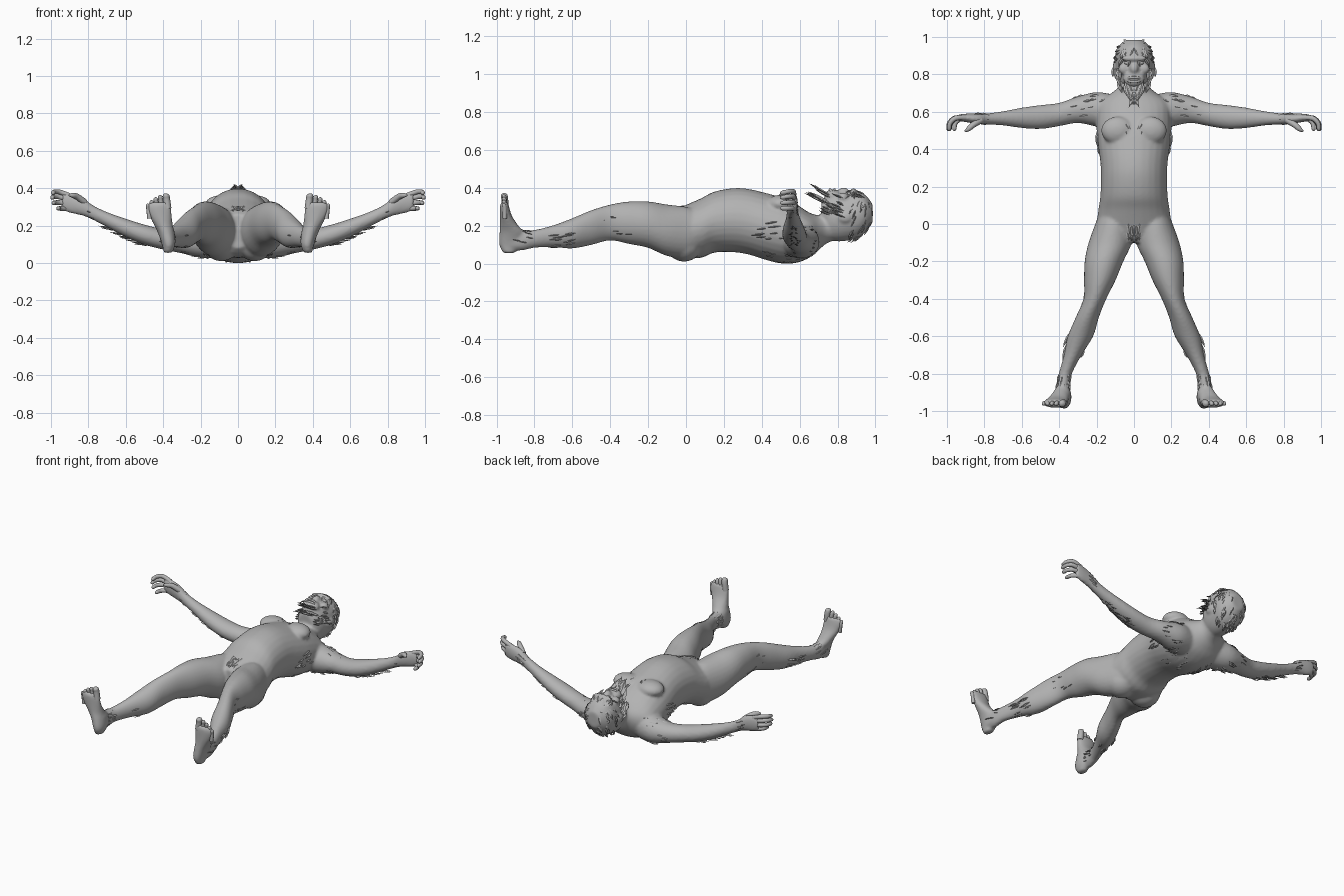
import bpy, bmesh, math, random
from mathutils import Vector, Matrix
from mathutils.bvhtree import BVHTree

if "Cube" in bpy.data.objects:
    bpy.data.objects.remove(bpy.data.objects["Cube"])

random.seed(4)
grey = bpy.data.materials.new("stone grey")
grey.diffuse_color = (0.45, 0.45, 0.45, 1)
grey.use_nodes = True
grey.node_tree.nodes["Principled BSDF"].inputs["Base Color"].default_value = grey.diffuse_color


def make_object(name, bm, angle=60):
    bmesh.ops.recalc_face_normals(bm, faces=bm.faces)
    me = bpy.data.meshes.new(name)
    bm.to_mesh(me)
    bm.free()
    me.materials.append(grey)
    ob = bpy.data.objects.new(name, me)
    bpy.context.collection.objects.link(ob)
    bpy.ops.object.select_all(action='DESELECT')
    ob.select_set(True)
    bpy.context.view_layer.objects.active = ob
    bpy.ops.object.shade_smooth_by_angle(angle=math.radians(angle))
    return ob


def smooth_rows(rows, steps):
    """Catmull-Rom interpolation of number rows."""
    out = []
    for i in range(len(rows) - 1):
        p = [rows[max(i - 1, 0)], rows[i], rows[i + 1], rows[min(i + 2, len(rows) - 1)]]
        for k in range(steps):
            t = k / steps
            out.append([0.5 * (2 * b + (c - a) * t + (2 * a - 5 * b + 4 * c - d) * t * t
                               + (3 * b - a - 3 * c + d) * t ** 3) for a, b, c, d in zip(*p)])
    return out + [list(rows[-1])]


def skin(bm, rings):
    rings = [[bm.verts.new(p) for p in r] for r in rings]
    n = len(rings[0])
    for r, q in zip(rings, rings[1:]):
        for i in range(n):
            bm.faces.new((r[i], r[(i + 1) % n], q[(i + 1) % n], q[i]))
    bm.faces.new(rings[0])
    bm.faces.new(rings[-1])


def loft(bm, axis, rows, side=1, n=28):
    """Oval slices (t, a_low, a_high, b_low, b_high) stacked along an axis."""
    rings = []
    for t, a0, a1, b0, b1 in smooth_rows(rows, 4):
        ring = []
        for i in range(n):
            u = 2 * math.pi * i / n
            a = (a0 + a1) / 2 + (a1 - a0) / 2 * math.cos(u)
            b = (b0 + b1) / 2 + (b1 - b0) / 2 * math.sin(u)
            x, y, z = {'x': (t, a, b), 'y': (a, t, b), 'z': (a, b, t)}[axis]
            ring.append((x * side, y, z))
        rings.append(ring)
    skin(bm, rings)


def tube(bm, rows, side=1, n=10, steps=4, flat=1.0):
    """Round or flattened tube through points (x, y, z, radius)."""
    pts = smooth_rows(rows, steps)
    rings = []
    for i, p in enumerate(pts):
        d = Vector(pts[min(i + 1, len(pts) - 1)][:3]) - Vector(pts[max(i - 1, 0)][:3])
        ref = Vector((0, 0, 1)) if abs(d.normalized().z) < 0.8 else Vector((0, 1, 0))
        u = d.cross(ref).normalized()
        v = d.cross(u).normalized() * flat
        ring = []
        for k in range(n):
            w = 2 * math.pi * k / n
            q = Vector(p[:3]) + p[3] * (u * math.cos(w) + v * math.sin(w))
            ring.append((q.x * side, q.y, q.z))
        rings.append(ring)
    skin(bm, rings)


def ball(bm, c, r):
    m = Matrix.Translation(c) @ Matrix.Diagonal((*r, 1))
    bmesh.ops.create_uvsphere(bm, u_segments=20, v_segments=12, radius=1, matrix=m)


def mid(rows):
    return [(t, -w, w, lo, hi) for t, w, lo, hi in rows]


# Torso with neck, and head
body = bmesh.new()
loft(body, 'y', mid([(-.10, .07, .08, .26), (-.06, .15, .045, .285), (0, .195, .03, .31),
                     (.08, .19, .03, .345), (.15, .18, .058, .38), (.25, .177, .06, .398),
                     (.33, .18, .048, .394), (.42, .192, .02, .373), (.5, .2, .001, .35),
                     (.58, .2, .003, .315), (.65, .19, .03, .27), (.70, .12, .07, .255),
                     (.74, .08, .105, .26), (.80, .07, .13, .27)]))
loft(body, 'y', mid([(.715, .05, .18, .33), (.75, .082, .128, .36), (.80, .097, .117, .37),
                     (.86, .101, .122, .378), (.91, .1, .137, .38), (.95, .084, .168, .36),
                     (.985, .045, .215, .315)]))
# Brow, nose and muzzle
ball(body, (0, .885, .378), (.07, .017, .02))
ball(body, (0, .832, .378), (.024, .03, .025))
ball(body, (0, .775, .358), (.058, .045, .035))
for s in (-1, 1):
    # Buttocks, chest muscles, cheeks and ears
    ball(body, (s * .09, -.01, .11), (.1, .1, .1))
    ball(body, (s * .088, .5, .315), (.088, .075, .048))
    ball(body, (s * .055, .83, .35), (.03, .03, .025))
    ball(body, (s * .1, .84, .245), (.014, .035, .028))
    # Arm and palm
    loft(body, 'x', [(.10, .50, .69, .03, .22), (.2, .52, .705, .028, .2),
                     (.3, .54, .682, .052, .178), (.4, .523, .648, .072, .182),
                     (.5, .508, .636, .098, .206), (.6, .513, .622, .138, .237),
                     (.7, .527, .603, .192, .273), (.78, .532, .592, .233, .312),
                     (.83, .533, .59, .253, .352), (.9, .545, .59, .268, .374),
                     (.94, .55, .585, .283, .377)], s)
    # Leg
    loft(body, 'y', [(.06, .03, .185, .06, .28), (0, .012, .207, .03, .3),
                     (-.1, .012, .243, .04, .312), (-.2, .057, .264, .083, .328),
                     (-.3, .098, .267, .103, .328), (-.4, .148, .27, .122, .312),
                     (-.5, .188, .312, .098, .282), (-.6, .218, .354, .08, .24),
                     (-.7, .28, .374, .086, .203), (-.8, .332, .402, .083, .178),
                     (-.86, .343, .412, .07, .18), (-.93, .345, .41, .068, .17)], s)
    # Upright foot
    loft(body, 'z', [(.055, .352, .398, -.965, -.905), (.10, .335, .406, -.987, -.868),
                     (.16, .338, .428, -.985, -.855), (.2, .348, .447, -.982, -.885),
                     (.25, .353, .473, -.982, -.918), (.3, .358, .488, -.982, -.934),
                     (.325, .366, .475, -.978, -.94)], s)
bmesh.ops.recalc_face_normals(body, faces=body.faces)
ob = make_object("body", body)
# Blend all lofts into one skin
m = ob.modifiers.new("blend", 'REMESH')
m.mode, m.voxel_size, m.use_smooth_shade = 'VOXEL', 0.009, True
m = ob.modifiers.new("soften", 'SMOOTH')
m.factor, m.iterations = 0.5, 5
for m in list(ob.modifiers):
    bpy.ops.object.modifier_apply(modifier=m.name)
probe = bmesh.new()
probe.from_mesh(ob.data)
surface = BVHTree.FromBMesh(probe)
probe.free()

# Fingers, thumb and toes
fingers, toes, eyes = bmesh.new(), bmesh.new(), bmesh.new()
for s in (-1, 1):
    for z, x, rise in ((.36, .988, .02), (.338, .992, .016), (.315, .985, .008), (.292, .96, 0)):
        tube(fingers, [(.9, .568, z, .014), (x - .035, .566, z + rise, .0135),
                       (x - .005, .54, z + rise, .0125), (x, .508, z + rise * .7, .011),
                       (x - .002, .497, z + rise * .7, .003)], s)
    tube(fingers, [(.82, .555, .325, .018), (.86, .53, .355, .016), (.885, .508, .362, .013),
                   (.905, .495, .362, .004)], s)
    for x, top, r in ((.382, .372, .02), (.413, .364, .0135), (.437, .352, .013),
                      (.459, .336, .0125), (.479, .318, .012)):
        tube(toes, [(x - .006, -.957, top - .08, r), (x, -.957, top - .03, r * .95),
                    (x + .003, -.962, top - .008, r * .85), (x + .003, -.964, top, r * .25)], s)
    ball(eyes, (s * .036, .862, .366), (.016, .011, .013))
make_object("fingers", fingers)
make_object("toes", toes)
make_object("eyes", eyes)
# Lips
lips = bmesh.new()
for y in (.762, .782):
    tube(lips, [(-.045, .772, .37, .003), (-.02, y, .388, .007), (.02, y, .388, .007),
                (.045, .772, .37, .003)])
make_object("lips", lips)


def fur(name, centre, spread, direction, count, length, width, lift=.2, both=True):
    """Flat pointed hair locks rooted on the skin."""
    bm = bmesh.new()
    d = Vector(direction).normalized()
    for _ in range(count):
        p = Vector([c + random.uniform(-w, w) for c, w in zip(centre, spread)])
        p, nrm, _, _ = surface.find_nearest(p)
        k = length * random.uniform(.7, 1.2)
        a = p - nrm * .006
        flow = (d - nrm * d.dot(nrm) * .8 + nrm * lift).normalized()
        b, c = a + flow * k * .5 + nrm * .003, a + flow * k
        rows = [(*a, width * .7), (*b, width), (*c, width * .05)]
        for s in ((-1, 1) if both else (1,)):
            tube(bm, rows, s, n=4, steps=2, flat=.45)
    make_object(name, bm, 40)


# Hair on head and jaw
fur("scalp_hair", (.05, .93, .27), (.06, .06, .13), (0, -.5, -1), 45, .05, .01, .12)
fur("fringe", (.05, .95, .37), (.05, .02, .02), (.2, -1, .2), 10, .045, .01, .1)
fur("side_whiskers", (.1, .79, .29), (.02, .05, .06), (-.1, -1, .4), 22, .055, .01, .15)
fur("beard", (.035, .735, .345), (.035, .012, .025), (-.12, -1, .55), 26, .1, .012, .3)
# Fur on body and limbs
fur("chest_hair", (.0, .53, .36), (.05, .06, .02), (-.2, -1, 0), 9, .04, .005, .08)
fur("shoulder_fur", (.24, .64, .12), (.08, .06, .1), (1, -.2, 0), 26, .055, .007, .12)
fur("flank_fur", (.2, .46, .17), (.01, .06, .06), (.1, -1, -.1), 10, .06, .008, .15)
fur("upper_back_fur", (.09, .55, 0), (.09, .12, .01), (.2, -1, 0), 16, .06, .007, .06)
fur("forearm_fur", (.6, .57, .1), (.13, .05, .03), (1, 0, -.15), 26, .06, .007, .18)
fur("wrist_fur", (.79, .57, .28), (.03, .04, .05), (1, 0, .4), 14, .04, .006, .15)
fur("calf_fur", (.33, -.62, .12), (.05, .07, .05), (.25, -1, -.1), 18, .06, .008, .15)
fur("ankle_fur", (.37, -.83, .13), (.05, .04, .06), (.1, -1, .2), 24, .05, .006, .15)
fur("thigh_fur", (.27, -.3, .2), (.01, .12, .08), (.05, -1, 0), 8, .06, .006, .06)
fur("groin_tuft", (.022, -.02, .32), (.022, .03, .01), (-.15, -1, 0), 16, .06, .009, .1)
